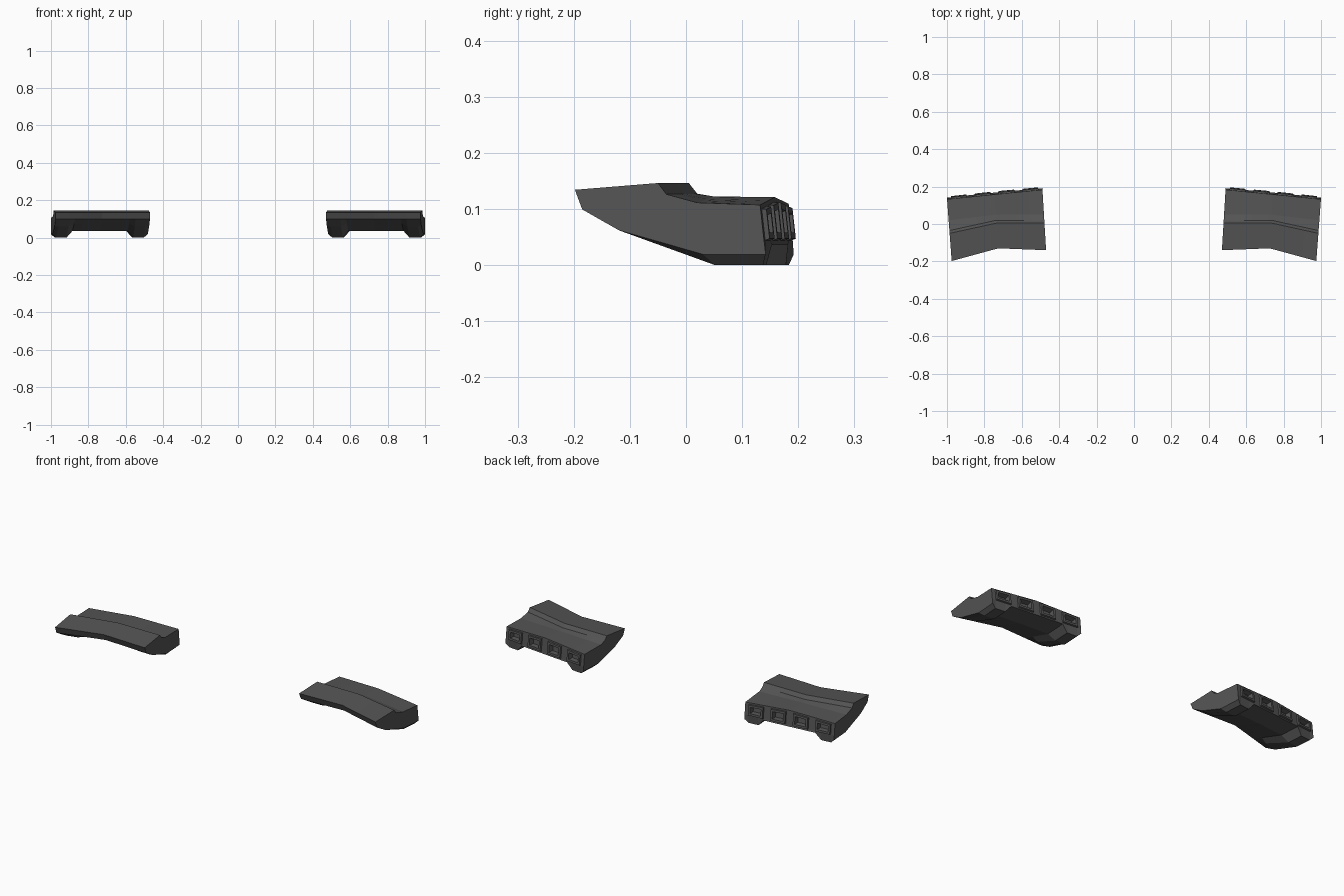
import bpy, bmesh

if "Cube" in bpy.data.objects:
    bpy.data.objects.remove(bpy.data.objects["Cube"])

# Key profiles (y, z): front tip, ridge, step foot, valley, back top,
# back bottom, underside start, front slope, lip bottom
INNER = [(-.14, .135), (.005, .147), (.02, .128), (.05, .115), (.183, .11),
         (.192, .02), (.07, .022), (-.06, .063), (-.125, .1)]
MID = [(-.13, .135), (.005, .147), (.02, .128), (.05, .123), (.158, .122),
       (.168, .02), (.055, .022), (-.055, .063), (-.115, .1)]
OUTER = [(-.198, .135), (-.05, .147), (-.035, .127), (.02, .112), (.132, .108),
         (.142, .02), (.03, .022), (-.12, .063), (-.185, .1)]

# Stations across the width, and underside height / front slope height there
FEET = [(0, .02, .063), (.04, .001, .061), (.15, .001, .061), (.21, .037, .078), (.5, .037, .078)]
SOCKETS = [(.04, .21), (.29, .46), (.54, .71), (.79, .96)]
stations = sorted({.0, .04, .15, .21, .29, .46, .5, .54, .71, .79, .85, .96, 1.0})


def lerp(a, b, t):
    return a + (b - a) * t


def underside(s):
    s = min(s, 1 - s)
    for (s0, b0, f0), (s1, b1, f1) in zip(FEET, FEET[1:]):
        if s <= s1 + 1e-6:
            t = (s - s0) / (s1 - s0)
            return lerp(b0, b1, t), lerp(f0, f1, t)


def section(s):
    a, b, t = (INNER, MID, s * 2) if s <= .5 else (MID, OUTER, s * 2 - 1)
    p = [(lerp(u[0], v[0], t), lerp(u[1], v[1], t)) for u, v in zip(a, b)]
    zb, zf = underside(s)
    y4, z4 = p[4]
    p[5] = (p[5][0] - max(0, .02 - zb) * .35, zb)
    p[6] = (p[6][0] + max(0, .02 - zb), zb)
    p[7] = (p[7][0], zf)
    # two extra rows on the back wall bound the sockets
    rows = [(y4 + (z4 - z) * .11, z) for z in (z4 - .008, .045)]
    p[5:5] = rows
    return [(lerp(.47 + .06 * (y + .14), .975 + .075 * (y + .195), s), y, z) for y, z in p]


# Lofted body
bm = bmesh.new()
rings = [[bm.verts.new(c) for c in section(s)] for s in stations]
n = len(rings[0])
socket_faces = []
for i in range(len(rings) - 1):
    mid = (stations[i] + stations[i + 1]) / 2
    for j in range(n):
        k = (j + 1) % n
        f = bm.faces.new((rings[i][j], rings[i][k], rings[i + 1][k], rings[i + 1][j]))
        if j == 5 and any(lo < mid < hi for lo, hi in SOCKETS):
            socket_faces.append(f)
bm.faces.new(rings[0])
bm.faces.new(rings[-1])
bmesh.ops.recalc_face_normals(bm, faces=bm.faces)

# Raised socket frames with tapered recesses
for thick, depth in ((.002, .008), (.011, 0), (.005, -.025)):
    bmesh.ops.inset_region(bm, faces=socket_faces, thickness=thick, depth=depth,
                           use_even_offset=True, use_boundary=True)

low = min(v.co.z for v in bm.verts)
for v in bm.verts:
    v.co.z -= low
me = bpy.data.meshes.new("vent_pad")
bm.to_mesh(me)
bm.free()
pad = bpy.data.objects.new("vent_pad", me)
bpy.context.collection.objects.link(pad)

# Opposite side by mirroring
mirror = pad.modifiers.new("mirror", 'MIRROR')
mirror.use_mirror_merge = False

mat = bpy.data.materials.new("dark_grey")
mat.diffuse_color = (.09, .09, .09, 1)
mat.use_nodes = True
mat.node_tree.nodes["Principled BSDF"].inputs["Base Color"].default_value = mat.diffuse_color
me.materials.append(mat)
